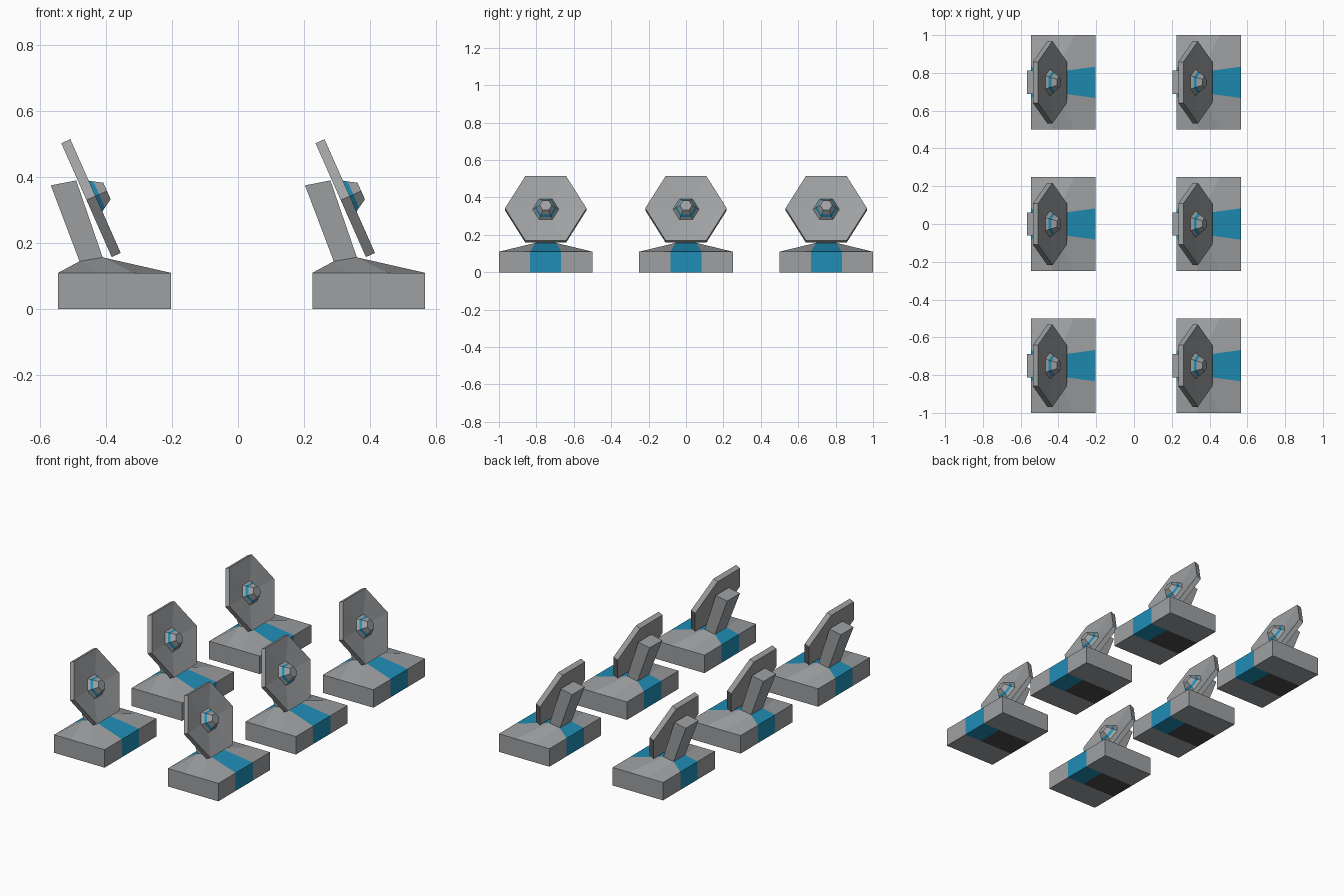
import bpy, bmesh, math
from mathutils import Vector

if "Cube" in bpy.data.objects:
    bpy.data.objects.remove(bpy.data.objects["Cube"])


def material(name, rgb):
    m = bpy.data.materials.new(name)
    m.diffuse_color = (*rgb, 1)
    m.use_nodes = True
    m.node_tree.nodes["Principled BSDF"].inputs["Base Color"].default_value = m.diffuse_color
    return m


MATS = [material("grey metal", (0.34, 0.35, 0.36)),
        material("blue paint", (0.014, 0.27, 0.47)),
        material("dark underside", (0.07, 0.07, 0.07))]
GREY, BLUE, DARK = range(3)


def finish(bm, name):
    bmesh.ops.remove_doubles(bm, verts=bm.verts, dist=1e-5)
    bmesh.ops.recalc_face_normals(bm, faces=bm.faces)
    me = bpy.data.meshes.new(name)
    bm.to_mesh(me)
    bm.free()
    for m in MATS:
        me.materials.append(m)
    return me


# Base: 3 x 3 grid block whose middle cell rises to meet the arm, blue centre stripe
def make_base():
    bm = bmesh.new()
    xs = [-0.545, -0.431, -0.317, -0.203]
    ys = [-0.25, -0.083, 0.083, 0.25]
    peak = {1: (-0.48, 0.145), 2: (-0.41, 0.157)}

    def top_point(i, j):
        if i in peak and j in (1, 2):
            return (peak[i][0], math.copysign(0.055, ys[j]), peak[i][1])
        return (xs[i], ys[j], 0.11)

    bottom = [[bm.verts.new((x, y, 0)) for y in ys] for x in xs]
    top = [[bm.verts.new(top_point(i, j)) for j in range(4)] for i in range(4)]
    for i in range(3):
        for j in range(3):
            for layer in (bottom, top):
                f = bm.faces.new((layer[i][j], layer[i + 1][j],
                                  layer[i + 1][j + 1], layer[i][j + 1]))
                if j == 1:
                    f.material_index = DARK if layer is bottom and i < 2 else BLUE
    for k in range(3):
        for e in (0, 3):
            f = bm.faces.new((bottom[e][k], bottom[e][k + 1], top[e][k + 1], top[e][k]))
            f.material_index = BLUE if k == 1 else GREY
            bm.faces.new((bottom[k][e], bottom[k + 1][e], top[k + 1][e], top[k][e]))
    return finish(bm, "base")


# Arm: leaning four-sided post
def make_arm():
    bm = bmesh.new()
    profile = [(-0.48, 0.145, 0.055), (-0.41, 0.157, 0.055),
               (-0.49, 0.39, 0.062), (-0.567, 0.375, 0.062)]
    sides = [[bm.verts.new((x, s * w, z)) for x, z, w in profile] for s in (-1, 1)]
    for s in sides:
        bm.faces.new(s)
    for k in range(4):
        n = (k + 1) % 4
        bm.faces.new((sides[0][k], sides[0][n], sides[1][n], sides[1][k]))
    return finish(bm, "arm")


# Tilted hexagonal loft, rings given as (radius, distance along the dish axis)
CENTRE = Vector((-0.4315, 0, 0.3425))
AXIS = Vector((0.914, 0, 0.405))
UP = Vector((-0.405, 0, 0.914))
SIDE = Vector((0, 1, 0))


def hex_loft(name, rings, band=None):
    bm = bmesh.new()
    loops = []
    for r, d in rings:
        loops.append([bm.verts.new(CENTRE + AXIS * d
                                   + SIDE * r * math.cos(a * math.pi / 3)
                                   + UP * r * math.sin(a * math.pi / 3)) for a in range(6)])
    bm.faces.new(loops[0])
    bm.faces.new(loops[-1])
    for i in range(len(loops) - 1):
        for k in range(6):
            n = (k + 1) % 6
            f = bm.faces.new((loops[i][k], loops[i][n], loops[i + 1][n], loops[i + 1][k]))
            f.material_index = BLUE if i == band else GREY
    return finish(bm, name)


parts = [
    make_base(),
    make_arm(),
    hex_loft("dish", [(0.2177, -0.03), (0.2177, 0), (0.07, -0.015)]),
    hex_loft("dish_knob", [(0.07, -0.015), (0.059, 0.0), (0.05, 0.012), (0.032, 0.038)], band=1),
]

# Six units: two columns of three
for dx in (0, 0.77):
    for y in (-0.75, 0, 0.75):
        for me in parts:
            ob = bpy.data.objects.new(me.name, me)
            ob.location = (dx, y, 0)
            bpy.context.collection.objects.link(ob)
